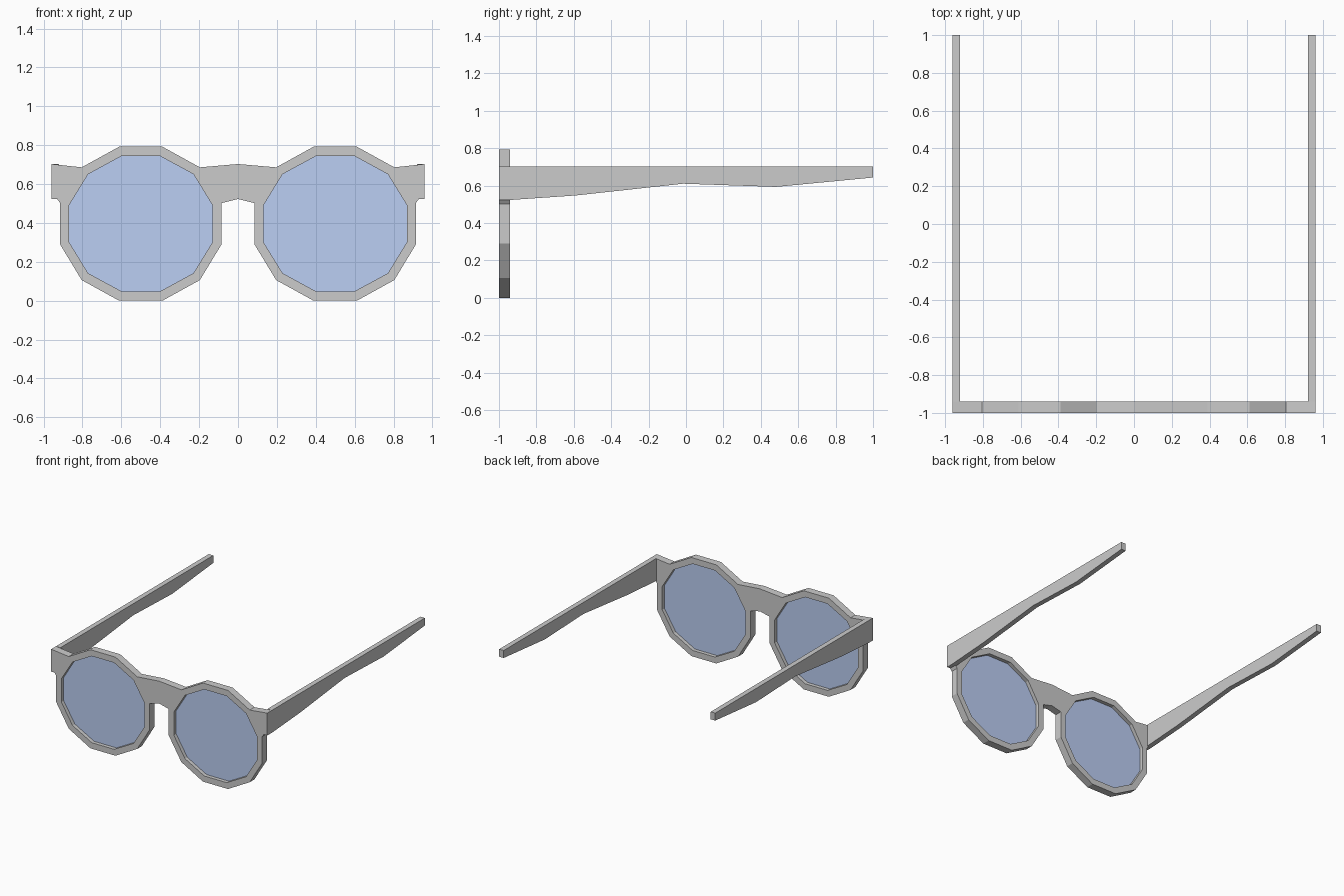
import bpy, bmesh, math

if "Cube" in bpy.data.objects:
    bpy.data.objects.remove(bpy.data.objects["Cube"])

CX, CZ = 0.5, 0.396          # lens centre
OUTER = (0.43, 0.41)         # rim radii in x and z
INNER = (0.383, 0.36)
FRONT_Y = -0.97              # middle of the front frame


def ring(radii):
    angles = [math.radians(15 + 30 * k) for k in range(12)]
    return [(CX + radii[0] * math.cos(a), FRONT_Y, CZ + radii[1] * math.sin(a)) for a in angles]


def finish(name, bm):
    bmesh.ops.recalc_face_normals(bm, faces=bm.faces)
    mesh = bpy.data.meshes.new(name)
    bm.to_mesh(mesh)
    bm.free()
    obj = bpy.data.objects.new(name, mesh)
    bpy.context.collection.objects.link(obj)
    mirror = obj.modifiers.new("Mirror", 'MIRROR')
    mirror.use_clip = True
    return obj


# Front frame: half as a flat sheet, mirrored, then thickened
bm = bmesh.new()
outer = [bm.verts.new(p) for p in ring(OUTER)]
inner = [bm.verts.new(p) for p in ring(INNER)]
for i in range(12):
    j = (i + 1) % 12
    bm.faces.new((outer[i], outer[j], inner[j], inner[i]))


def attach(start, points, end):
    extra = [bm.verts.new((x, FRONT_Y, z)) for x, z in points]
    bm.faces.new([outer[start]] + extra + [outer[end]])


attach(0, [(0.93, 0.523), (0.96, 0.523), (0.96, 0.703)], 1)   # hinge corner
attach(4, [(0, 0.703), (0, 0.523)], 5)                       # half of the bridge
frame = finish("front_frame", bm)
solid = frame.modifiers.new("Thickness", 'SOLIDIFY')
solid.thickness = 0.06
solid.offset = 0

# Lenses: thin panes in the middle of the rims
bm = bmesh.new()
bm.faces.new([bm.verts.new(p) for p in ring(INNER)])
lenses = finish("lenses", bm)
blue = bpy.data.materials.new("lens_blue")
blue.diffuse_color = (0.5, 0.62, 0.9, 1)
blue.use_nodes = True
blue.node_tree.nodes["Principled BSDF"].inputs["Base Color"].default_value = blue.diffuse_color
lenses.data.materials.append(blue)

# Temple arms: side profile (y, z) extruded across x
profile = [(-0.94, 0.703), (-0.94, 0.523), (-0.59, 0.547), (-0.015, 0.61),
           (0.48, 0.593), (1.0, 0.643), (1.0, 0.703)]
bm = bmesh.new()
side = bm.faces.new([bm.verts.new((0.92, y, z)) for y, z in profile])
cap = bmesh.ops.extrude_face_region(bm, geom=[side], use_keep_orig=True)
bmesh.ops.translate(bm, vec=(0.04, 0, 0),
                    verts=[v for v in cap["geom"] if isinstance(v, bmesh.types.BMVert)])
finish("temple_arms", bm)
